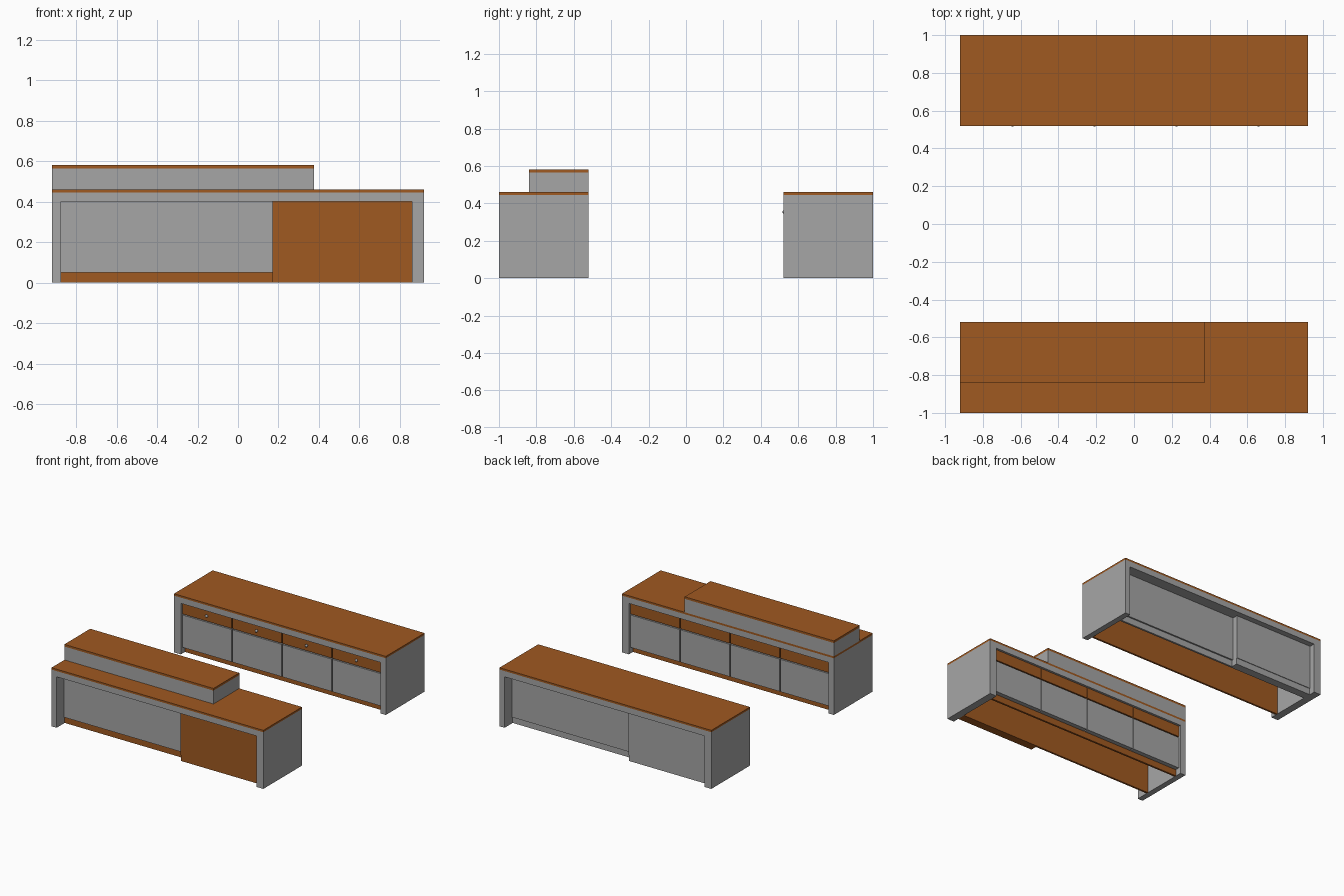
import bpy, bmesh
from mathutils import Vector

if "Cube" in bpy.data.objects:
    bpy.data.objects.remove(bpy.data.objects["Cube"])


def material(name, rgb):
    m = bpy.data.materials.new(name)
    m.diffuse_color = (*rgb, 1)
    m.use_nodes = True
    m.node_tree.nodes["Principled BSDF"].inputs["Base Color"].default_value = m.diffuse_color
    return m


WOOD = material("brown wood", (0.35, 0.10, 0.015))
GREY = material("grey laminate", (0.38, 0.38, 0.38))


def link(name, bm, mat):
    me = bpy.data.meshes.new(name)
    bm.to_mesh(me)
    bm.free()
    me.materials.append(mat)
    ob = bpy.data.objects.new(name, me)
    bpy.context.collection.objects.link(ob)
    return ob


def box(name, x, y, z, mat, s=1):
    """Box from (min, max) ranges; s = -1 turns it half a turn about z."""
    bm = bmesh.new()
    bmesh.ops.create_cube(bm, size=1)
    for v in bm.verts:
        v.co = Vector((s * (x[0] if v.co.x < 0 else x[1]),
                       s * (y[0] if v.co.y < 0 else y[1]),
                       z[0] if v.co.z < 0 else z[1]))
    return link(name, bm, mat)


L, R = -0.875, 0.86          # opening between the legs
SPLIT = 0.17                 # where the projecting panel starts


def counter(tag, s, face, knobs):
    # outer shell: two side legs, top frame and wooden worktop
    box(tag + "_left_leg", (-0.92, L), (-1, -0.52), (0, 0.445), GREY, s)
    box(tag + "_right_leg", (R, 0.92), (-1, -0.52), (0, 0.445), GREY, s)
    box(tag + "_top_frame", (L, R), (-1, -0.52), (0.40, 0.445), GREY, s)
    box(tag + "_worktop", (-0.92, 0.92), (-1, -0.52), (0.445, 0.46), WOOD, s)

    # customer side: backing board with plinth, thin panel, projecting panel
    box(tag + "_backing_board", (L, R), (-0.90, -0.885), (0, 0.40), face, s)
    box(tag + "_long_panel", (L, SPLIT), (-0.912, -0.90), (0.05, 0.40), GREY, s)
    box(tag + "_projecting_panel", (SPLIT, R), (-0.955, -0.90), (0.05, 0.40), face, s)
    box(tag + "_projecting_plinth", (SPLIT, R), (-0.95, -0.90), (0, 0.05), face, s)

    # staff side: carcass board showing as a kick strip, drawers and doors
    box(tag + "_carcass_board", (L, R), (-0.585, -0.57), (0, 0.40), WOOD, s)
    w = (R - L) / 4
    for i in range(4):
        x = (L + i * w + 0.004, L + (i + 1) * w - 0.004)
        box(f"{tag}_drawer_{i+1}", x, (-0.57, -0.535), (0.312, 0.398), WOOD, s)
        box(f"{tag}_door_{i+1}", x, (-0.57, -0.535), (0.05, 0.304), GREY, s)
        if knobs:
            bm = bmesh.new()
            bmesh.ops.create_uvsphere(bm, u_segments=16, v_segments=8, radius=0.011)
            bmesh.ops.translate(bm, verts=bm.verts,
                                vec=(s * (x[0] + x[1]) / 2, s * -0.527, 0.355))
            for f in bm.faces:
                f.smooth = True
            link(f"{tag}_knob_{i+1}", bm, GREY)


counter("front_counter", 1, WOOD, False)
counter("back_counter", -1, GREY, True)

# raised shelf on the front counter
box("raised_shelf_body", (-0.92, 0.375), (-0.84, -0.52), (0.46, 0.565), GREY)
box("raised_shelf_top", (-0.92, 0.375), (-0.84, -0.52), (0.565, 0.582), WOOD)
